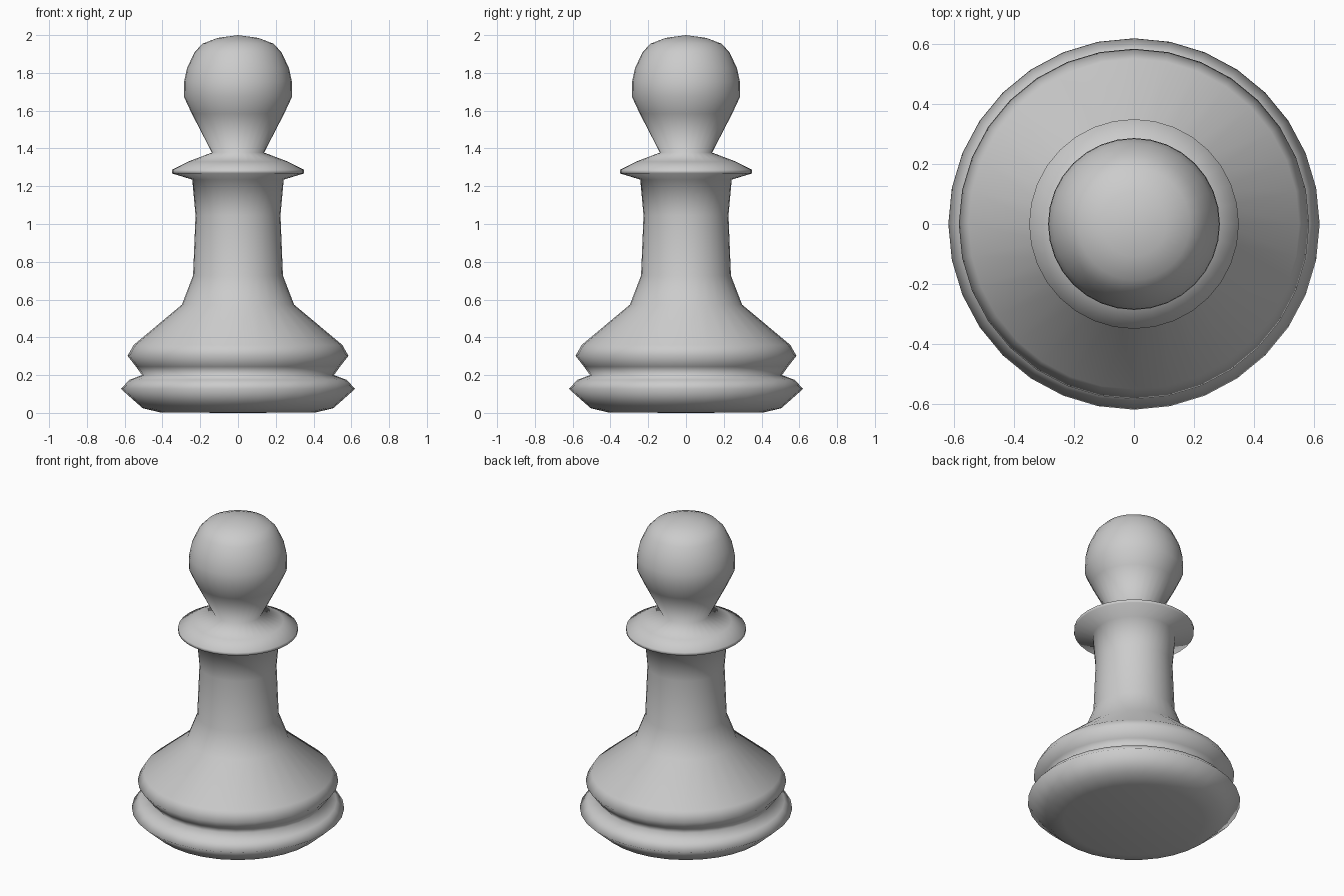
import bpy, bmesh, math

if "Cube" in bpy.data.objects:
    bpy.data.objects.remove(bpy.data.objects["Cube"])

SIDES = 32

# Radius and height of the turned outline, bottom to top
profile = [
    # foot
    (0, 0), (0.41, 0.002), (0.505, 0.025), (0.62, 0.127), (0.575, 0.175), (0.508, 0.2),
    # base bulge
    (0.54, 0.245), (0.585, 0.302), (0.552, 0.36),
    # stem
    (0.297, 0.573), (0.238, 0.727), (0.225, 1.045), (0.242, 1.235),
    # collar
    (0.35, 1.268), (0.35, 1.287), (0.265, 1.33), (0.138, 1.378),
    # head
    (0.245, 1.585), (0.287, 1.675), (0.285, 1.755), (0.27, 1.825),
    (0.23, 1.91), (0.187, 1.955), (0.108, 1.985), (0, 2.0),
]

# Spin the outline into one closed body
bm = bmesh.new()
verts = [bm.verts.new((r, 0, z)) for r, z in profile]
edges = [bm.edges.new(pair) for pair in zip(verts, verts[1:])]
bmesh.ops.spin(bm, geom=verts + edges, cent=(0, 0, 0), axis=(0, 0, 1),
               angle=math.tau, steps=SIDES)
bmesh.ops.remove_doubles(bm, verts=bm.verts, dist=0.0005)
bmesh.ops.recalc_face_normals(bm, faces=bm.faces)
for face in bm.faces:
    face.smooth = True

mesh = bpy.data.meshes.new("pawn_body")
bm.to_mesh(mesh)
bm.free()
pawn = bpy.data.objects.new("pawn_body", mesh)
bpy.context.collection.objects.link(pawn)
